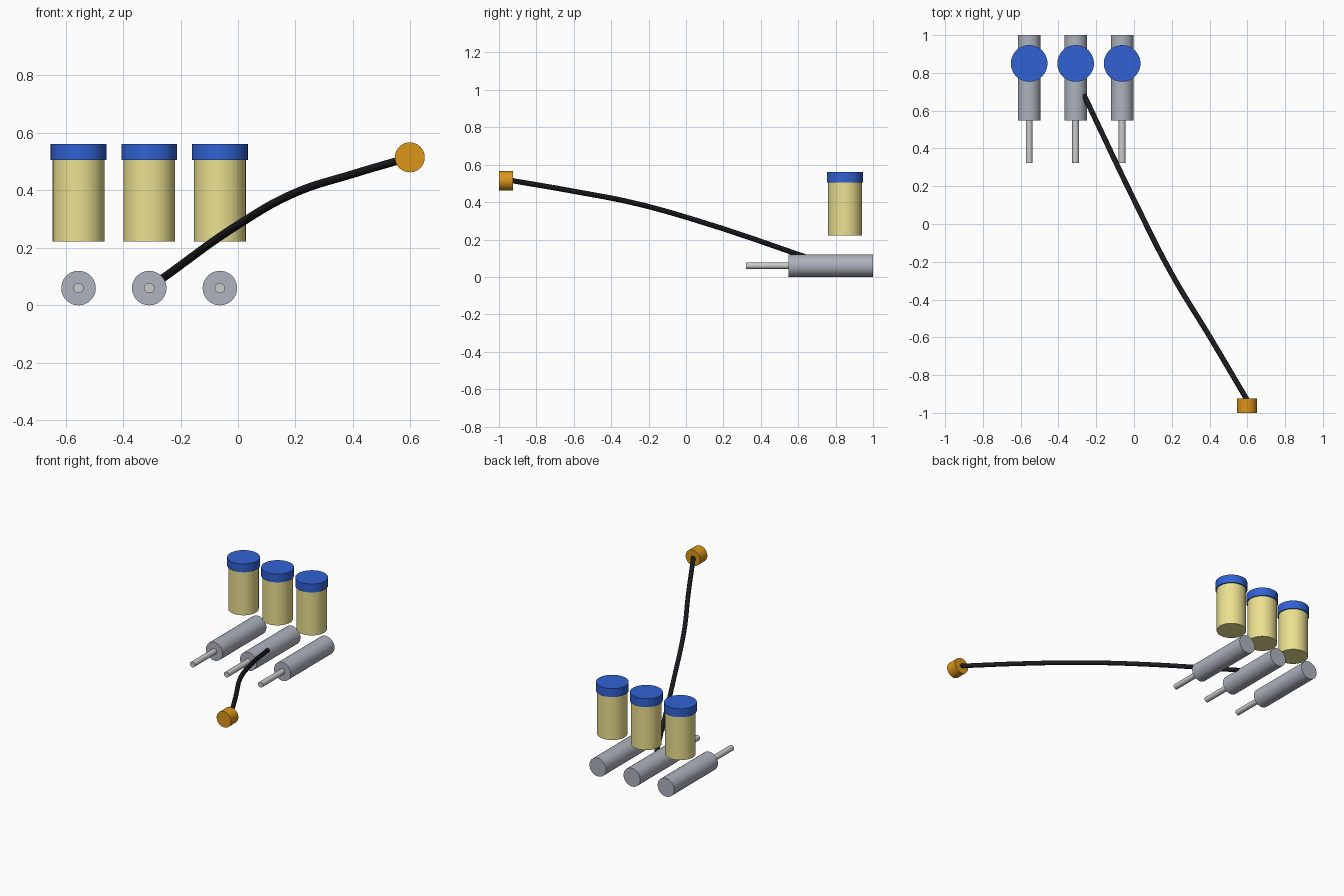
import bpy
from math import pi, radians
from mathutils import Vector

if "Cube" in bpy.data.objects:
    bpy.data.objects.remove(bpy.data.objects["Cube"])


def material(name, rgb):
    m = bpy.data.materials.new(name)
    m.diffuse_color = (*rgb, 1)
    m.use_nodes = True
    m.node_tree.nodes["Principled BSDF"].inputs["Base Color"].default_value = m.diffuse_color
    return m


STEEL = material("steel", (0.42, 0.45, 0.51))
CHROME = material("chrome", (0.68, 0.69, 0.71))
AMBER = material("pale_yellow", (0.83, 0.75, 0.28))
BLUE = material("blue", (0.03, 0.12, 0.65))
ORANGE = material("orange", (0.72, 0.3, 0.01))
BLACK = material("black", (0.012, 0.012, 0.014))


def cylinder(name, start, end, radius, mat):
    """Capped cylinder between two points."""
    a, b = Vector(start), Vector(end)
    d = b - a
    bpy.ops.mesh.primitive_cylinder_add(
        vertices=48, radius=radius, depth=d.length, location=(a + b) / 2,
        rotation=d.to_track_quat('Z', 'Y').to_euler())
    ob = bpy.context.object
    ob.name = name
    ob.data.materials.append(mat)
    bpy.ops.object.shade_smooth_by_angle(angle=radians(30))
    return ob


# Three stations: lying piston with a reservoir jar above it
for i, x in enumerate((-0.555, -0.309, -0.063), 1):
    cylinder(f"piston_body_{i}", (x, 0.548, 0.06), (x, 1.0, 0.06), 0.06, STEEL)
    cylinder(f"piston_rod_{i}", (x, 0.322, 0.06), (x, 0.56, 0.06), 0.018, CHROME)
    cylinder(f"reservoir_{i}", (x, 0.85, 0.222), (x, 0.85, 0.507), 0.09, AMBER)
    cylinder(f"reservoir_cap_{i}", (x, 0.85, 0.506), (x, 0.85, 0.561), 0.097, BLUE)

# Hose end fitting
cylinder("hose_fitting", (0.598, -1.0, 0.515), (0.598, -0.925, 0.515), 0.052, ORANGE)

# Hose from the middle piston to the fitting
path = [(-0.265, 0.683, 0.092), (0.0, 0.128, 0.28), (0.2, -0.265, 0.392),
        (0.4, -0.595, 0.457), (0.598, -0.93, 0.515)]
curve = bpy.data.curves.new("hose", 'CURVE')
curve.dimensions = '3D'
curve.bevel_depth = 0.014
curve.bevel_resolution = 4
curve.use_fill_caps = True
spline = curve.splines.new('BEZIER')
spline.bezier_points.add(len(path) - 1)
for p, co in zip(spline.bezier_points, path):
    p.co = co
    p.handle_left_type = p.handle_right_type = 'AUTO'
spline.use_smooth = True
hose = bpy.data.objects.new("hose", curve)
curve.materials.append(BLACK)
bpy.context.collection.objects.link(hose)
